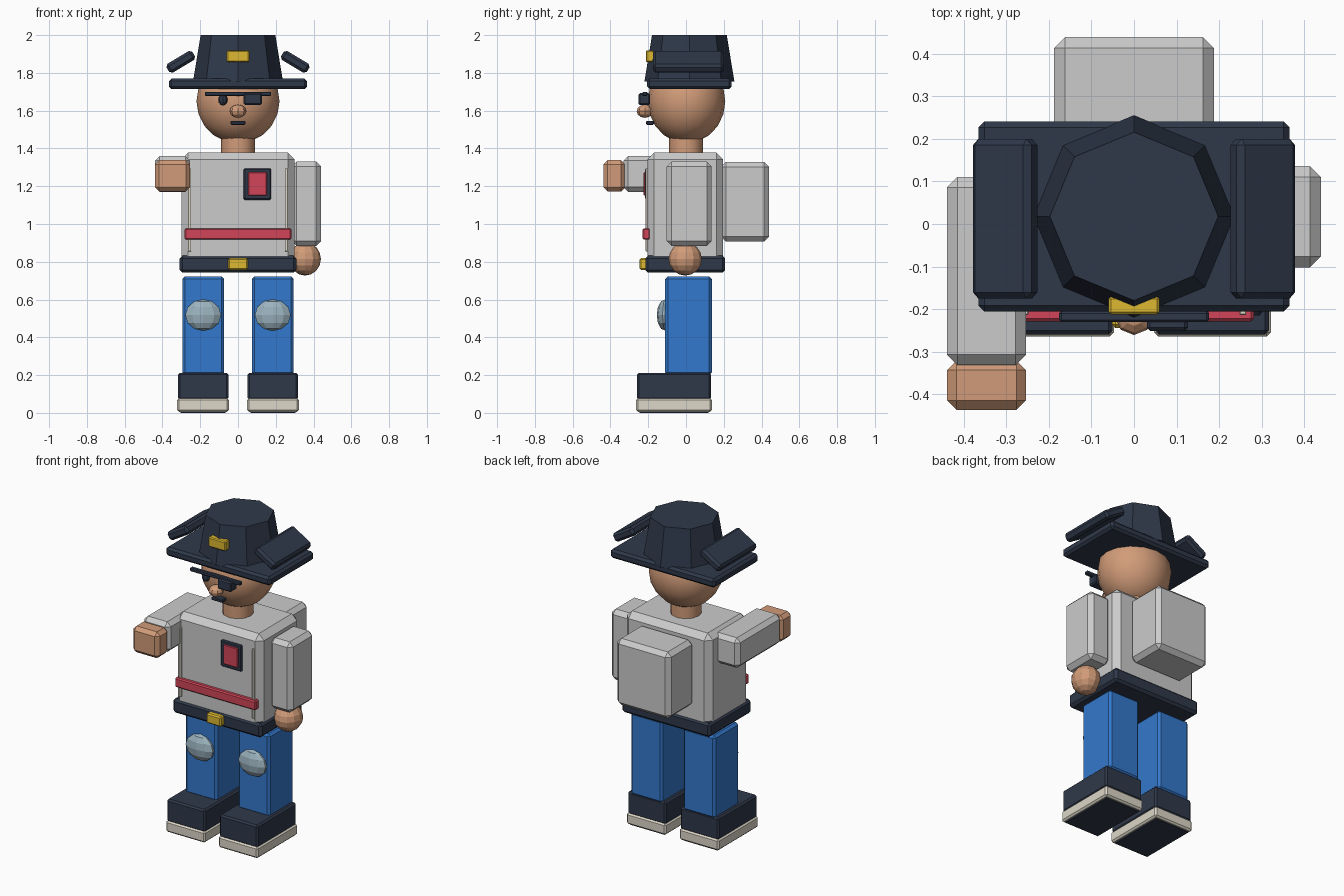
import bpy
import math

if "Cube" in bpy.data.objects:
    bpy.data.objects.remove(bpy.data.objects["Cube"])

# Colours
PALETTE = {
    "dark": (0.028, 0.040, 0.068), "skin": (0.64, 0.33, 0.19),
    "blue": (0.034, 0.19, 0.61), "red": (0.64, 0.06, 0.10),
    "yellow": (0.72, 0.48, 0.03), "cream": (0.72, 0.68, 0.58),
    "steel": (0.33, 0.45, 0.52),
}
MATS = {}
for key, rgb in PALETTE.items():
    MATS[key] = bpy.data.materials.new(key)
    MATS[key].diffuse_color = (*rgb, 1)


def finish(name, mat):
    ob = bpy.context.object
    ob.name = name
    if mat:
        ob.data.materials.append(MATS[mat])
    return ob


def box(name, x, y, z, mat=None, bevel=0.01, tilt=0):
    """Chamfered box from (min, max) ranges on each axis, tilted about y."""
    mid = [(a + b) / 2 for a, b in (x, y, z)]
    bpy.ops.mesh.primitive_cube_add(size=1, location=mid)
    ob = finish(name, mat)
    ob.scale = [b - a for a, b in (x, y, z)]
    bpy.ops.object.transform_apply(location=False, rotation=False, scale=True)
    ob.rotation_euler.y = tilt
    if bevel:
        mod = ob.modifiers.new("chamfer", 'BEVEL')
        mod.width, mod.segments = bevel, 1
    return ob


def ball(name, loc, radii, mat, seg=10, rings=6, smooth=False):
    bpy.ops.mesh.primitive_uv_sphere_add(segments=seg, ring_count=rings, radius=1, location=loc)
    ob = finish(name, mat)
    ob.scale = radii
    bpy.ops.object.transform_apply(location=False, rotation=False, scale=True)
    if smooth:
        bpy.ops.object.shade_smooth_by_angle(angle=math.radians(40))
    return ob


# Legs, boots and knee pads
for side, s in (("left", -1), ("right", 1)):
    def span(a, b):
        return tuple(sorted((s * a, s * b)))
    box(side + "_tread", span(0.065, 0.305), (-0.245, 0.12), (0, 0.012), "dark", 0)
    box(side + "_sole", span(0.047, 0.322), (-0.265, 0.137), (0.006, 0.077), "cream", 0.01)
    box(side + "_boot", span(0.05, 0.318), (-0.26, 0.132), (0.07, 0.212), "dark", 0.01)
    box(side + "_leg", span(0.073, 0.295), (-0.11, 0.137), (0.2, 0.722), "blue", 0.014)
    ball(side + "_knee_pad", (s * 0.184, -0.11, 0.518), (0.1, 0.045, 0.083), "steel")
    # Jacket trim and hat flaps
    box(side + "_jacket_trim", span(0.248, 0.264), (-0.214, -0.19), (0.855, 1.295), "cream", 0.002)
    box(side + "_hat_flap", (s * 0.303 - 0.08, s * 0.303 + 0.08), (-0.175, 0.2),
        (1.831, 1.886), "dark", 0.014, s * math.radians(31))

# Torso, belt and backpack
box("torso", (-0.3, 0.3), (-0.205, 0.197), (0.78, 1.378), None, 0.036)
box("belt", (-0.31, 0.31), (-0.215, 0.207), (0.742, 0.832), "dark", 0.015)
box("belt_buckle", (-0.052, 0.052), (-0.245, -0.2), (0.757, 0.82), "yellow", 0.008)
box("chest_band", (-0.282, 0.282), (-0.229, -0.19), (0.917, 0.977), "red", 0.007)
box("pocket_frame", (0.03, 0.175), (-0.216, -0.19), (1.128, 1.295), "dark", 0.006)
box("pocket_panel", (0.053, 0.153), (-0.224, -0.2), (1.15, 1.274), "red", 0.004)
box("backpack", (-0.188, 0.188), (0.185, 0.44), (0.908, 1.328), None, 0.026)

# Hanging arm and forward arm
box("hanging_arm", (0.285, 0.44), (-0.102, 0.136), (0.884, 1.33), None, 0.026)
ball("hanging_hand", (0.355, -0.004, 0.815), (0.084, 0.088, 0.088), "skin", 12, 8)
box("forward_arm", (-0.44, -0.254), (-0.332, 0.111), (1.17, 1.36), None, 0.025)
box("forward_hand", (-0.44, -0.254), (-0.437, -0.322), (1.172, 1.338), "skin", 0.022)

# Neck and head
bpy.ops.mesh.primitive_cylinder_add(vertices=12, radius=0.09, depth=0.14, location=(0, 0, 1.42))
finish("neck", "skin")
bpy.ops.object.shade_smooth_by_angle(angle=math.radians(40))
ball("head", (0, 0.003, 1.65), (0.22, 0.205, 0.222), "skin", 16, 10, True)

# Face
ball("eye", (-0.08, -0.205, 1.658), (0.025, 0.022, 0.03), "dark", 8, 6)
ball("nose", (0, -0.218, 1.597), (0.045, 0.043, 0.035), "skin", 8, 6)
box("eye_patch", (0.03, 0.127), (-0.252, -0.19), (1.63, 1.693), "dark", 0.008)
box("patch_strap", (-0.176, 0.176), (-0.231, -0.205), (1.677, 1.7), "dark", 0.005)
box("mouth", (-0.04, 0.04), (-0.212, -0.17), (1.525, 1.546), "dark", 0.005)

# Hat
box("hat_brim", (-0.366, 0.366), (-0.206, 0.241), (1.714, 1.77), "dark", 0.014)
bpy.ops.mesh.primitive_cone_add(vertices=8, radius1=0.238, radius2=0.198, depth=0.245,
                                location=(0, 0.018, 1.8775))
finish("hat_crown", "dark")
box("hat_badge", (-0.06, 0.06), (-0.213, -0.17), (1.857, 1.918), "yellow", 0.006)

for m in bpy.data.materials:
    if m.users and not m.is_grease_pencil:
        m.use_nodes = True
        m.node_tree.nodes["Principled BSDF"].inputs["Base Color"].default_value = m.diffuse_color
